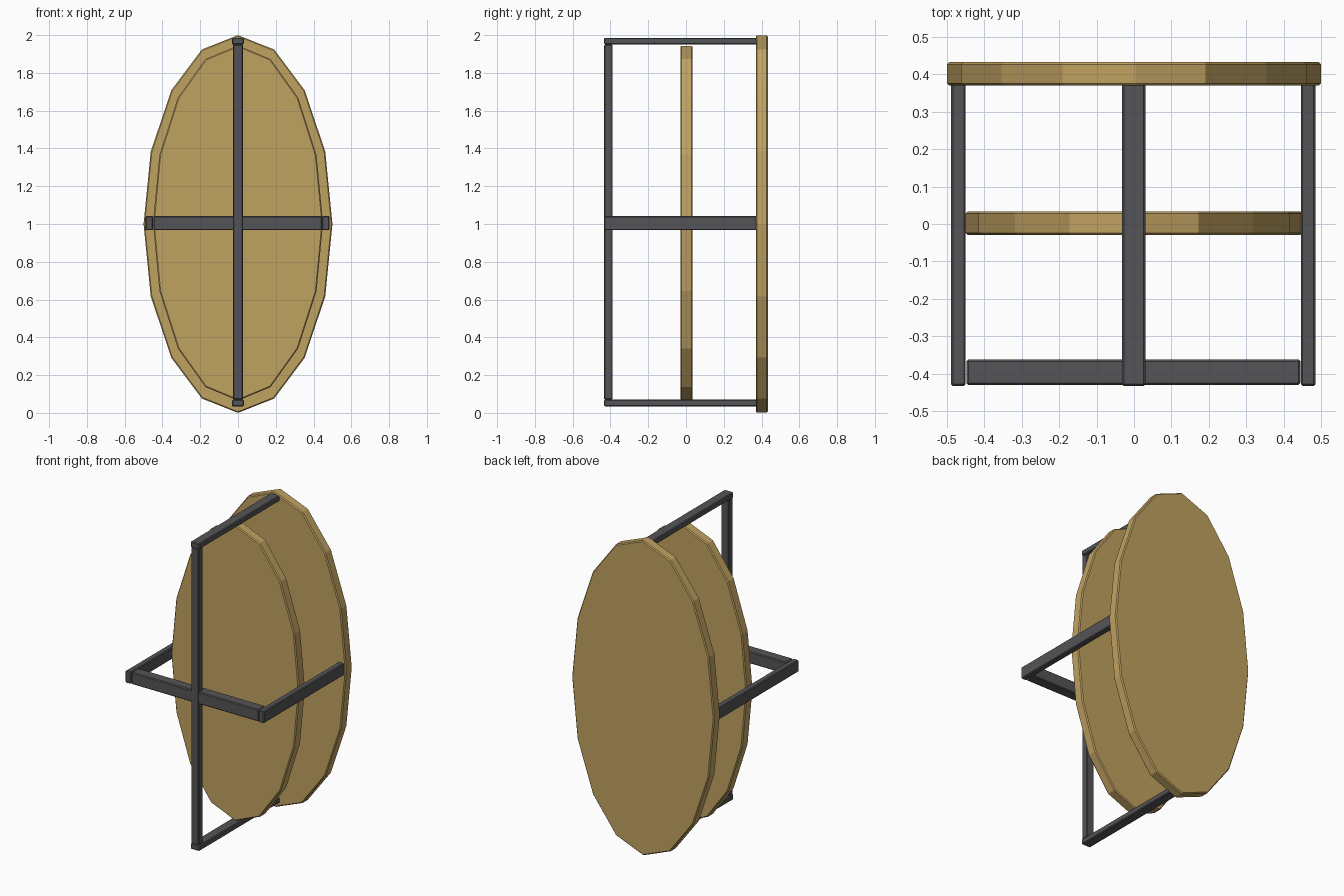
import bpy, bmesh, math

if "Cube" in bpy.data.objects:
    bpy.data.objects.remove(bpy.data.objects["Cube"])


def material(name, rgb):
    m = bpy.data.materials.new(name)
    m.diffuse_color = (*rgb, 1)
    m.use_nodes = True
    m.node_tree.nodes["Principled BSDF"].inputs["Base Color"].default_value = m.diffuse_color
    return m


WOOD = material("tan", (0.53, 0.36, 0.12))
METAL = material("dark_grey", (0.09, 0.09, 0.095))


def finish(name, bm, mat, bevel):
    bmesh.ops.recalc_face_normals(bm, faces=bm.faces)
    sharp = [e for e in bm.edges if e.calc_face_angle(0) > math.radians(40)]
    bmesh.ops.bevel(bm, geom=sharp, offset=bevel, segments=1, affect='EDGES')
    mesh = bpy.data.meshes.new(name)
    bm.to_mesh(mesh)
    bm.free()
    mesh.materials.append(mat)
    obj = bpy.data.objects.new(name, mesh)
    bpy.context.collection.objects.link(obj)


def bar(name, x, y, z):
    bm = bmesh.new()
    bmesh.ops.create_cube(bm, size=1)
    for v in bm.verts:
        v.co = [lo + (c + 0.5) * (hi - lo) for c, (lo, hi) in zip(v.co, (x, y, z))]
    finish(name, bm, METAL, 0.005)


def disc(name, rx, rz, y0, y1, cz):
    # 16-sided elliptical slab facing the front
    bm = bmesh.new()
    ring = [bm.verts.new((rx * math.sin(i * math.pi / 8), y0,
                          cz + rz * math.cos(i * math.pi / 8))) for i in range(16)]
    face = bm.faces.new(ring)
    ext = bmesh.ops.extrude_face_region(bm, geom=[face], use_keep_orig=True)
    for v in ext["geom"]:
        if isinstance(v, bmesh.types.BMVert):
            v.co.y = y1
    finish(name, bm, WOOD, 0.006)


# Two oval panels
disc("back_panel", 0.5, 1.0, 0.37, 0.433, 1.0)
disc("middle_panel", 0.45, 0.94, -0.03, 0.034, 1.005)

# Front cross
bar("front_upright", (-0.027, 0.027), (-0.433, -0.388), (0.07, 1.95))
bar("front_crossbar", (-0.448, 0.445), (-0.43, -0.362), (0.967, 1.043))

# Arms running back to the rear panel
bar("top_arm", (-0.032, 0.031), (-0.433, 0.375), (1.95, 1.986))
bar("bottom_arm", (-0.032, 0.031), (-0.433, 0.375), (0.034, 0.07))
bar("left_arm", (-0.489, -0.45), (-0.433, 0.375), (0.967, 1.043))
bar("right_arm", (0.446, 0.485), (-0.433, 0.375), (0.967, 1.043))
